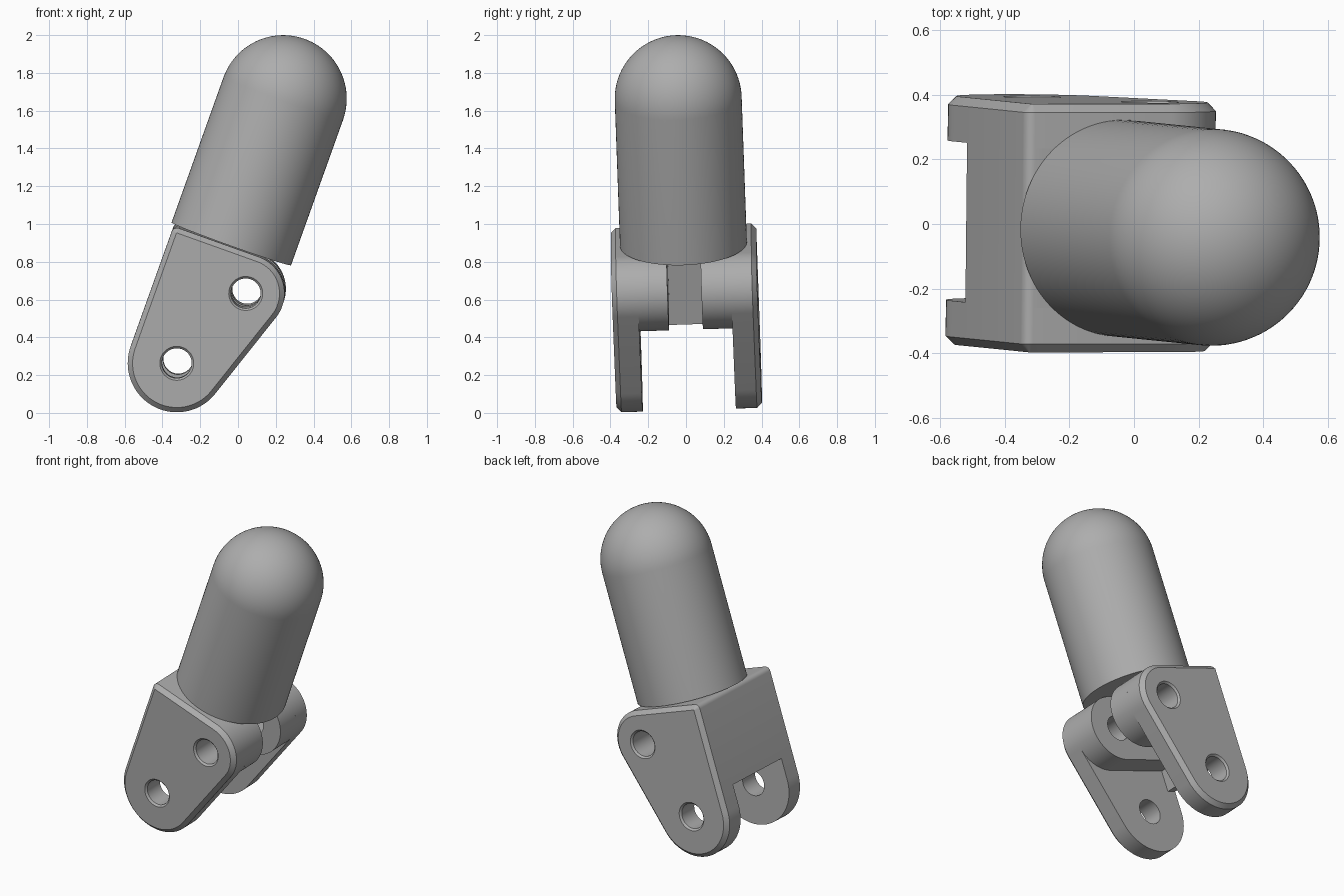
import bpy
import bmesh
from math import sin, cos, acos, atan2, hypot, pi, radians
from mathutils import Matrix, Vector

if "Cube" in bpy.data.objects:
    bpy.data.objects.remove(bpy.data.objects["Cube"], do_unlink=True)

# One plain grey for everything
grey = bpy.data.materials.new("plain_grey")
grey.use_nodes = True
colour = (0.42, 0.42, 0.42, 1)
grey.diffuse_color = colour
grey.node_tree.nodes["Principled BSDF"].inputs["Base Color"].default_value = colour

# The upright mechanism leans to +x and slightly towards the front
LEAN = (Matrix.Translation((0, 0.015, 0)) @ Matrix.Rotation(radians(-0.6), 4, "Z")
        @ Matrix.Rotation(radians(1.85), 4, "X") @ Matrix.Rotation(radians(19.7), 4, "Y"))

# Key sizes in the upright frame (x, z)
LOW, LOW_R = (-0.394, 0.151), 0.26
PIN, PIN_R = (-0.175, 0.6225), 0.205
LEFT, TOP, CORNER = LOW[0] - LOW_R, PIN[1] + PIN_R, 0.03
OUTER, INNER, SLOT = 0.385, 0.247, 0.09
WALL, WALL_BOTTOM, CHAMFER = 0.06, 0.285, 0.026
HOLE_R, HOLE_RIM = 0.079, 0.09


def arc(centre, r, a, b, n):
    return [(centre[0] + r * cos(a + (b - a) * i / n),
             centre[1] + r * sin(a + (b - a) * i / n)) for i in range(n + 1)]


def make(name, bm):
    bmesh.ops.recalc_face_normals(bm, faces=bm.faces)
    mesh = bpy.data.meshes.new(name)
    bm.to_mesh(mesh)
    bm.free()
    ob = bpy.data.objects.new(name, mesh)
    bpy.context.collection.objects.link(ob)
    mesh.materials.append(grey)
    ob.matrix_world = LEAN
    return ob


def loft(name, rings):
    """Join (y, outline) rings of equal point count into a closed solid."""
    bm = bmesh.new()
    loops = [[bm.verts.new((x, y, z)) for x, z in pts] for y, pts in rings]
    for a, b in zip(loops, loops[1:]):
        for i in range(len(a)):
            j = (i + 1) % len(a)
            bm.faces.new((a[i], a[j], b[j], b[i]))
    bm.faces.new(loops[0])
    bm.faces.new(loops[-1])
    return make(name, bm)


def activate(ob):
    bpy.ops.object.select_all(action="DESELECT")
    ob.select_set(True)
    bpy.context.view_layer.objects.active = ob


def finish(ob, cutters=()):
    activate(ob)
    for c in cutters:
        mod = ob.modifiers.new("hole", "BOOLEAN")
        mod.object, mod.operation, mod.solver = c, "DIFFERENCE", "EXACT"
        bpy.ops.object.modifier_apply(modifier=mod.name)
    bpy.ops.object.shade_smooth_by_angle(angle=radians(25))


def cheek_outline(d):
    """Teardrop side plate outline, shrunk by d."""
    dx, dz = PIN[0] - LOW[0], PIN[1] - LOW[1]
    t = atan2(dz, dx) - acos((LOW_R - PIN_R) / hypot(dx, dz))
    corner = (LEFT + CORNER, TOP - CORNER)
    return (arc(LOW, LOW_R - d, -pi, t, 40) + arc(PIN, PIN_R - d, t, pi / 2, 28)
            + arc(corner, CORNER - d, pi / 2, pi, 6))


# Pin hole cutters with countersunk ends
cutters = []
for name, centre in (("lower_hole_cutter", LOW), ("upper_hole_cutter", PIN)):
    step = HOLE_RIM - HOLE_R
    radii = [(OUTER + step, HOLE_RIM + step), (OUTER - step, HOLE_R)]
    stations = [(-y, r) for y, r in radii] + [(y, r) for y, r in reversed(radii)]
    cutter = loft(name, [(y, arc(centre, r, 0, 2 * pi, 48)[:-1]) for y, r in stations])
    cutter.hide_render = True
    cutters.append(cutter)

# Side plates and the pin bosses between them
boss_outline = (arc(PIN, PIN_R, -pi / 2, pi / 2, 40)
                + [(LEFT + WALL, TOP), (LEFT + WALL, PIN[1] - PIN_R)])
for side, s in (("front", -1), ("back", 1)):
    plate = loft(side + "_side_plate", [(s * INNER, cheek_outline(0)),
                                        (s * (OUTER - CHAMFER), cheek_outline(0)),
                                        (s * OUTER, cheek_outline(CHAMFER))])
    finish(plate, cutters)
    boss = loft(side + "_pin_boss", [(s * SLOT, boss_outline), (s * INNER, boss_outline)])
    finish(boss, cutters[1:])

# Wall joining the two plates, rounded at its upper edge
wall_outline = (arc((LEFT + CORNER, TOP - CORNER), CORNER, pi / 2, pi, 6)
                + [(LEFT, WALL_BOTTOM), (LEFT + WALL, WALL_BOTTOM), (LEFT + WALL, TOP)])
finish(loft("rear_wall", [(-INNER, wall_outline), (INNER, wall_outline)]))

# Round-ended handle, spun from its profile
AXIS_X, RADIUS, BASE_Z, DOME_Z = -0.335, 0.336, 0.831, 1.648
profile = [(0, BASE_Z), (RADIUS, BASE_Z)] + arc((0, DOME_Z), RADIUS, 0, pi / 2, 24)
bm = bmesh.new()
verts = [bm.verts.new((AXIS_X + x, 0, z)) for x, z in profile]
edges = [bm.edges.new(pair) for pair in zip(verts, verts[1:])]
bmesh.ops.spin(bm, geom=verts + edges, cent=Vector((AXIS_X, 0, 0)), axis=Vector((0, 0, 1)),
               angle=2 * pi, steps=96, use_merge=True)
bmesh.ops.remove_doubles(bm, verts=bm.verts, dist=0.0005)
finish(make("domed_handle", bm))

for c in cutters:
    bpy.data.objects.remove(c, do_unlink=True)
